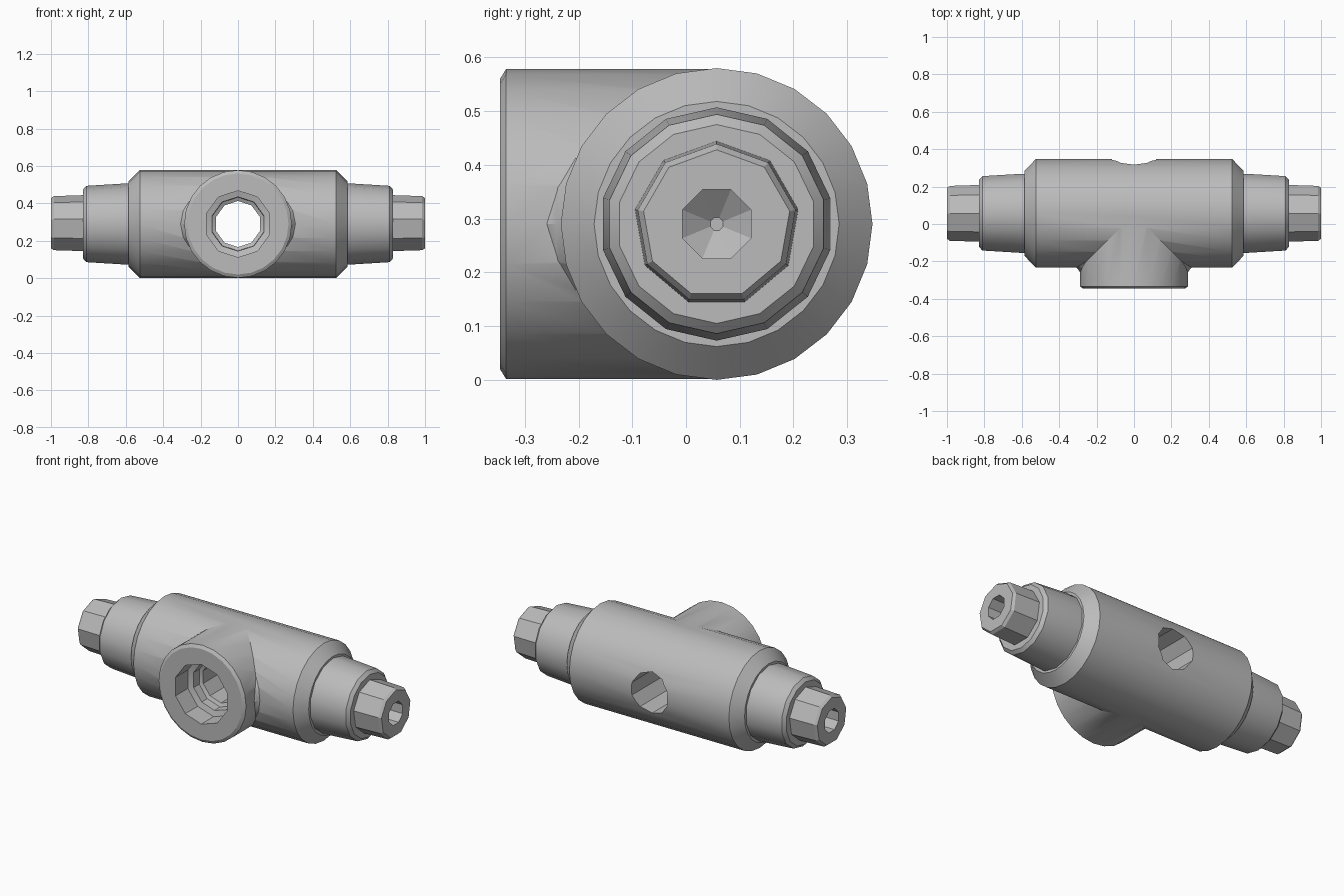
import bpy
from math import cos, sin, pi, radians

if "Cube" in bpy.data.objects:
    bpy.data.objects.remove(bpy.data.objects["Cube"])

CY, CZ, R = 0.057, 0.29, 0.29   # pipe axis position and radius

steel = bpy.data.materials.new("grey steel")
steel.use_nodes = True
grey = (0.5, 0.5, 0.5, 1)
steel.diffuse_color = grey
steel.node_tree.nodes["Principled BSDF"].inputs["Base Color"].default_value = grey


def lathe(name, profile, sides, place, turn=0.0):
    """Closed solid of revolution; profile is (along, radius) pairs."""
    verts, faces = [], []
    for along, radius in profile:
        for i in range(sides):
            a = 2 * pi * i / sides + turn
            verts.append(place(along, radius * cos(a), radius * sin(a)))
    for k in range(len(profile) - 1):
        for i in range(sides):
            j = (i + 1) % sides
            b = k * sides
            faces.append((b + i, b + j, b + sides + j, b + sides + i))
    last = (len(profile) - 1) * sides
    faces.append(tuple(reversed(range(sides))))
    faces.append(tuple(range(last, last + sides)))
    mesh = bpy.data.meshes.new(name)
    mesh.from_pydata(verts, [], faces)
    mesh.materials.append(steel)
    obj = bpy.data.objects.new(name, mesh)
    bpy.context.collection.objects.link(obj)
    # consistent outward normals
    bpy.context.view_layer.objects.active = obj
    obj.select_set(True)
    bpy.ops.object.mode_set(mode="EDIT")
    bpy.ops.mesh.select_all(action="SELECT")
    bpy.ops.mesh.normals_make_consistent(inside=False)
    bpy.ops.object.mode_set(mode="OBJECT")
    obj.select_set(False)
    return obj


def combine(obj, other, operation):
    mod = obj.modifiers.new("cut", "BOOLEAN")
    mod.operation, mod.solver, mod.object = operation, "EXACT", other
    bpy.context.view_layer.objects.active = obj
    bpy.ops.object.modifier_apply(modifier=mod.name)
    bpy.data.objects.remove(other)


def smooth(obj, angle):
    bpy.ops.object.select_all(action="DESELECT")
    obj.select_set(True)
    bpy.context.view_layer.objects.active = obj
    bpy.ops.object.shade_smooth_by_angle(angle=radians(angle))


def along_x(a, u, v):
    return (a, CY + u, CZ + v)


def along_y(a, u, v):
    return (u, a, CZ + v)


def fillet_place(a, u, v):
    return (u, a, CZ + 0.6 * v)


# Main barrel with chamfered ends
body = lathe("valve_body", [(-0.585, 0.228), (-0.525, R), (0.525, R), (0.585, 0.228)],
             24, along_x)

# Front port, with small fillets where it meets the barrel sides
port = lathe("front_port", [(-0.346, 0.27), (-0.335, 0.288), (CY, 0.288)], 24, along_y)
combine(body, port, "UNION")
fillet = lathe("port_fillet", [(-0.275, 0.278), (-0.24, 0.3), (-0.205, 0.335), (-0.1, 0.335)],
               16, fillet_place)
combine(body, fillet, "UNION")

# Stepped bore running from the port through the back
bore = lathe("bore_cutter", [(-0.5, 0.178), (-0.23, 0.178), (-0.22, 0.145), (-0.17, 0.143),
                             (-0.16, 0.123), (0.5, 0.123)], 10, along_y, pi / 10)
combine(body, bore, "DIFFERENCE")
smooth(body, 30)

# End fittings: collar and socketed tip on each side
for side, label in ((1, "left"), (-1, "right")):
    def outward(a, u, v, s=side):
        return along_x(s * a, u, v)

    collar = lathe(label + "_collar", [(0.55, 0.217), (0.6, 0.217), (0.81, 0.204), (0.828, 0.185)],
                   14, outward, pi / 2)
    smooth(collar, 27)

    tip = lathe(label + "_tip", [(0.8, 0.155), (0.985, 0.149), (1.0, 0.138)], 9, outward, pi / 2)
    socket = lathe("socket_cutter", [(1.1, 0.069), (0.87, 0.069), (0.82, 0.002)],
                   8, outward, pi / 8)
    combine(tip, socket, "DIFFERENCE")
    smooth(tip, 20)
